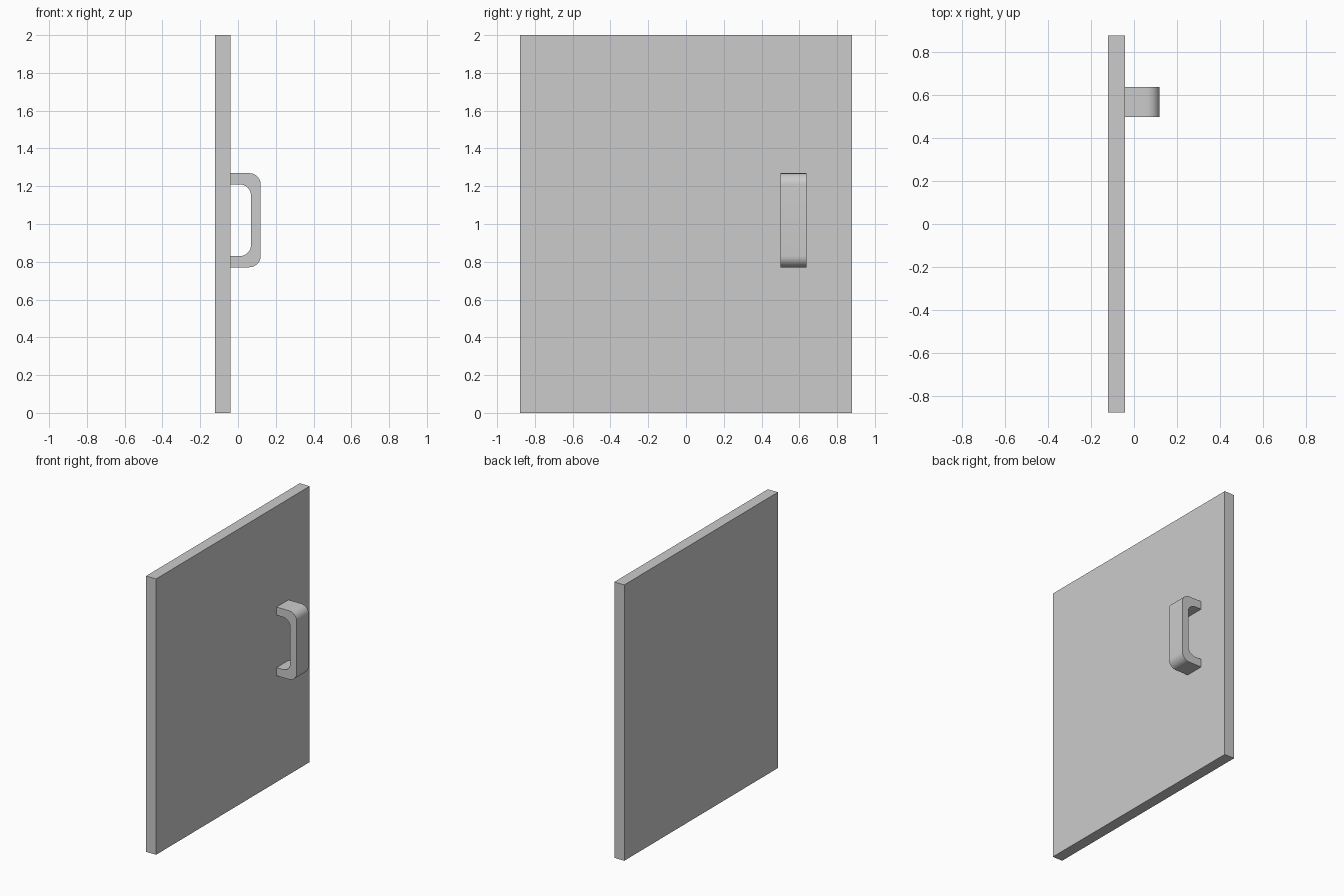
import bpy, bmesh
from math import cos, sin, pi

if "Cube" in bpy.data.objects:
    bpy.data.objects.remove(bpy.data.objects["Cube"])

X_BACK, X_FACE, X_OUT = -0.121, -0.041, 0.12   # door back, door face, handle front
HALF_W, HEIGHT = 0.88, 2.0


def prism(name, profile, y0, y1):
    """Extrude an x-z outline along y."""
    bm = bmesh.new()
    face = bm.faces.new([bm.verts.new((x, y0, z)) for x, z in profile])
    new = bmesh.ops.extrude_face_region(bm, geom=[face])["geom"]
    bmesh.ops.translate(bm, vec=(0, y1 - y0, 0),
                        verts=[v for v in new if isinstance(v, bmesh.types.BMVert)])
    bmesh.ops.recalc_face_normals(bm, faces=bm.faces)
    mesh = bpy.data.meshes.new(name)
    bm.to_mesh(mesh)
    bm.free()
    obj = bpy.data.objects.new(name, mesh)
    bpy.context.collection.objects.link(obj)
    return obj


def rounded_side(x_end, z0, z1, r, n=10):
    """Open D outline: starts on the door face, rounds both outer corners."""
    pts = [(X_FACE, z0)]
    for cz, start in ((z0 + r, -pi / 2), (z1 - r, 0)):
        for i in range(n + 1):
            a = start + i / n * pi / 2
            pts.append((x_end - r + r * cos(a), cz + r * sin(a)))
    return pts + [(X_FACE, z1)]


# Door panel
prism("door_panel", [(X_BACK, 0), (X_FACE, 0), (X_FACE, HEIGHT), (X_BACK, HEIGHT)],
      -HALF_W, HALF_W)

# Pull handle: outer outline, then the inner opening walked backwards
outer = rounded_side(X_OUT, 0.771, 1.269, 0.06)
inner = rounded_side(0.069, 0.83, 1.21, 0.06)
handle = prism("pull_handle", outer + inner[::-1], 0.5, 0.638)
bpy.context.view_layer.objects.active = handle
handle.select_set(True)
bpy.ops.object.shade_smooth_by_angle()
